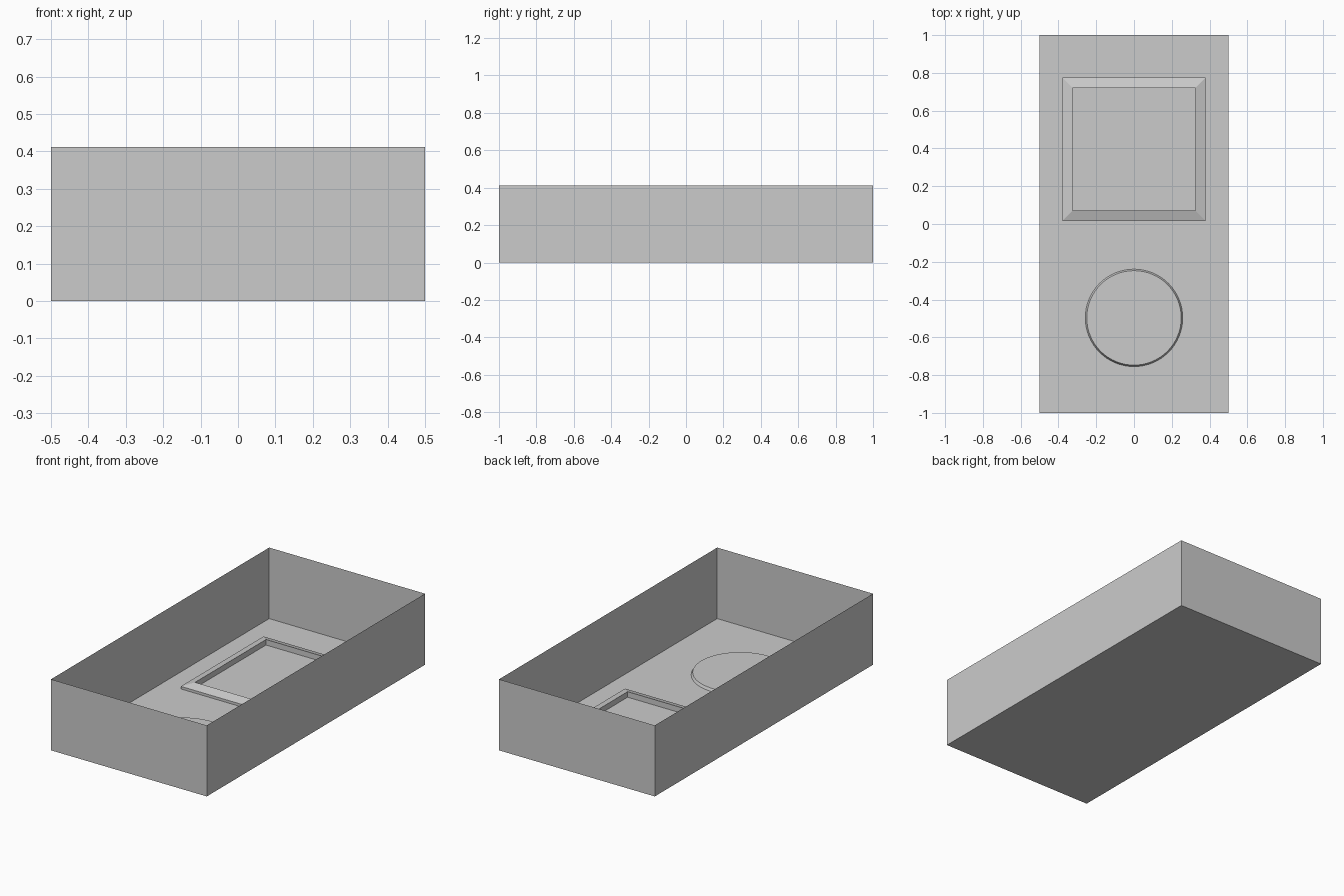
import bpy, bmesh, math

if "Cube" in bpy.data.objects:
    bpy.data.objects.remove(bpy.data.objects["Cube"])


def add_object(name, bm, recalc=True):
    if recalc:
        bmesh.ops.recalc_face_normals(bm, faces=bm.faces)
    mesh = bpy.data.meshes.new(name)
    bm.to_mesh(mesh)
    bm.free()
    obj = bpy.data.objects.new(name, mesh)
    bpy.context.collection.objects.link(obj)
    return obj


def ring(bm, sides, rx, ry, cy, z, start):
    """A closed loop of vertices around (0, cy)."""
    return [bm.verts.new((rx * math.cos(start + 2 * math.pi * i / sides),
                          cy + ry * math.sin(start + 2 * math.pi * i / sides), z))
            for i in range(sides)]


def bridge(bm, lower, upper):
    n = len(lower)
    for i in range(n):
        j = (i + 1) % n
        bm.faces.new((lower[i], lower[j], upper[j], upper[i]))


# Open tray: thin walls and floor, no lid
HEIGHT = 0.412
bm = bmesh.new()
bmesh.ops.create_cube(bm, size=1)
bmesh.ops.scale(bm, vec=(1, 2, HEIGHT), verts=bm.verts)
bmesh.ops.translate(bm, vec=(0, 0, HEIGHT / 2), verts=bm.verts)
top = [f for f in bm.faces if f.normal.z > 0.5]
bmesh.ops.delete(bm, geom=top, context='FACES_ONLY')
add_object("tray", bm, recalc=False)

# Square frame: low outer side, sloping top, upright inner side
bm = bmesh.new()
profile = [(0.379, 0.0), (0.379, 0.015), (0.325, 0.032), (0.325, 0.0)]
loops = [ring(bm, 4, h * math.sqrt(2), h * math.sqrt(2), 0.396, z, math.pi / 4)
         for h, z in profile]
for a, b in zip(loops, loops[1:]):
    bridge(bm, a, b)
add_object("square_frame", bm)

# Round raised pad with slightly tapered side
bm = bmesh.new()
base = ring(bm, 64, 0.258, 0.258, -0.497, 0.0, 0)
rim = ring(bm, 64, 0.25, 0.25, -0.497, 0.015, 0)
bridge(bm, base, rim)
bm.faces.new(rim)
pad = add_object("round_pad", bm)
bpy.context.view_layer.objects.active = pad
pad.select_set(True)
bpy.ops.object.shade_smooth_by_angle(angle=math.radians(30))
